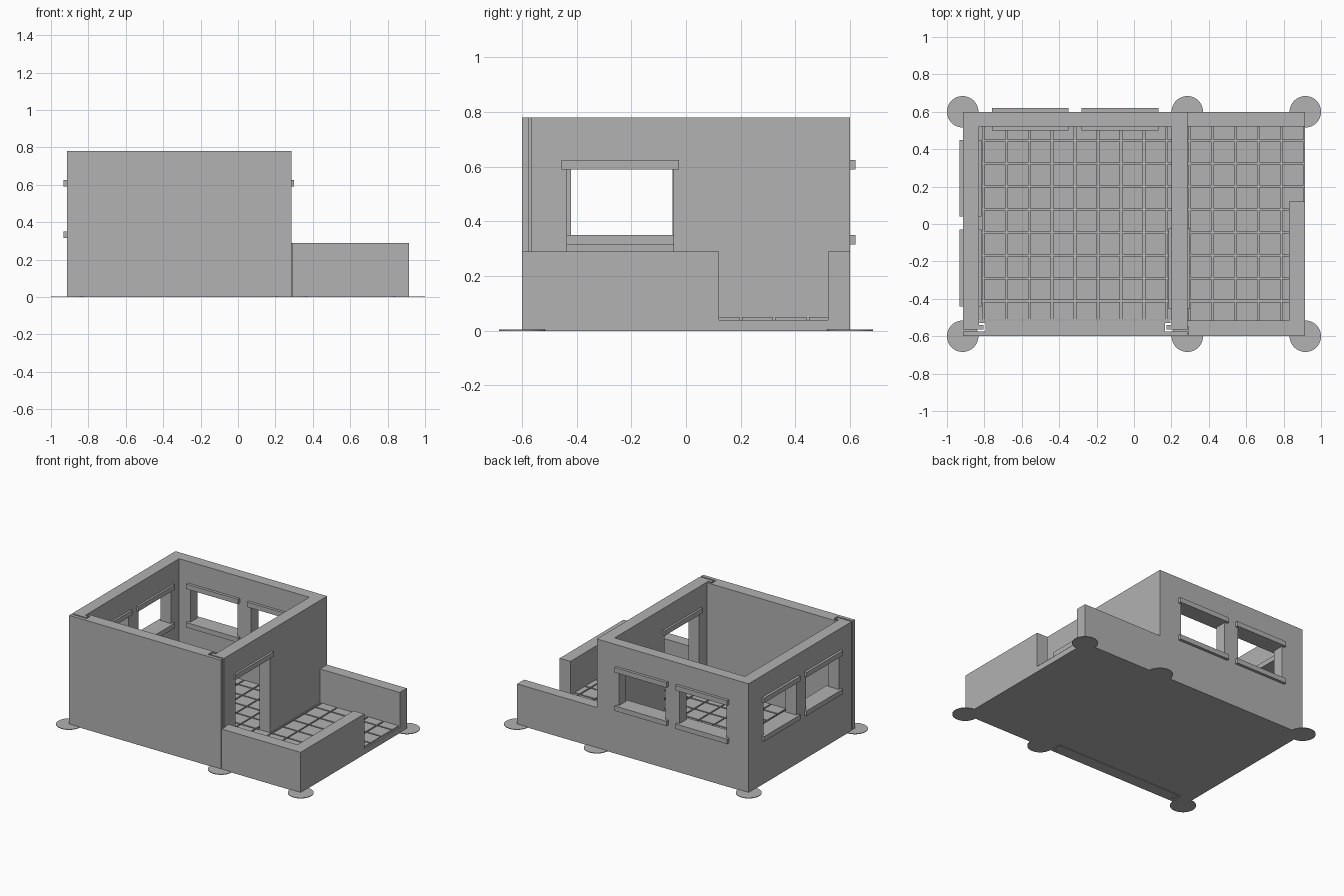
import bpy
import bmesh
import math

if "Cube" in bpy.data.objects:
    bpy.data.objects.remove(bpy.data.objects["Cube"], do_unlink=True)

GREY = (0.445, 0.445, 0.445, 1)
grey = bpy.data.materials.new("plain grey")
grey.use_nodes = True
grey.diffuse_color = GREY
grey.node_tree.nodes["Principled BSDF"].inputs["Base Color"].default_value = GREY


def prism(bm, outline, z0, z1):
    """Extrude a flat outline from z0 to z1."""
    face = bm.faces.new([bm.verts.new((x, y, z0)) for x, y in outline])
    top = bmesh.ops.extrude_face_region(bm, geom=[face])["geom"]
    for v in top:
        if isinstance(v, bmesh.types.BMVert):
            v.co.z = z1


def rect(x0, x1, y0, y1):
    return [(x0, y0), (x1, y0), (x1, y1), (x0, y1)]


def build(name, parts):
    """One object made of (outline, bottom, top) prisms."""
    bm = bmesh.new()
    for outline, z0, z1 in parts:
        prism(bm, outline, z0, z1)
    bmesh.ops.recalc_face_normals(bm, faces=bm.faces)
    mesh = bpy.data.meshes.new(name)
    bm.to_mesh(mesh)
    bm.free()
    mesh.materials.append(grey)
    obj = bpy.data.objects.new(name, mesh)
    bpy.context.collection.objects.link(obj)
    return obj


CX = -0.315                 # centre line of the room
HOUSE_H, LOW_H, FLOOR_H = 0.78, 0.29, 0.05
GROOVE = 0.01


def symmetric(half):
    """Mirror half an outline across the room's centre line."""
    return [(CX + u, y) for u, y in half] + [(CX - u, y) for u, y in reversed(half)]


# Room walls, open at the front, with rails that hold the front panel
walls = build("room_walls", [(symmetric([
    (0.6, 0.6), (0.6, -0.565), (0.49, -0.565), (0.49, -0.54),
    (0.515, -0.54), (0.515, 0.52)]), 0, HOUSE_H)])

# Sliding front panel with hooked ends
build("front_panel", [(symmetric([
    (0.6, -0.6), (0.6, -0.575), (0.48, -0.575), (0.48, -0.53),
    (0.51, -0.53), (0.51, -0.515)]), 0, HOUSE_H)])

# Openings, with the lintels and sills that pass through the walls
LINTEL, SILL = (0.59, 0.625), (0.315, 0.35)
holes, lintels, sills = [], [], []


def opening(x0, x1, y0, y1, along_x, is_door=False):
    """Footprint of a lintel; the hole is slightly narrower."""
    inset = 0.02
    if along_x:
        hole = rect(x0 + inset, x1 - inset, y0 - 0.05, y1 + 0.05)
    else:
        hole = rect(x0 - 0.05, x1 + 0.05, y0 + inset, y1 - inset)
    holes.append((hole, FLOOR_H if is_door else SILL[0] + 0.01, LINTEL[0] + 0.01))
    lintels.append((rect(x0, x1, y0, y1), *LINTEL))
    if not is_door:
        sills.append((rect(x0, x1, y0, y1), *SILL))


for x in (-0.76, -0.28):
    opening(x, x + 0.41, 0.50, 0.62, True)
for y in (-0.44, 0.04):
    opening(-0.933, -0.815, y, y + 0.41, False)
opening(0.185, 0.30, -0.455, -0.025, False, is_door=True)

cutter = build("opening_cutter", holes)
cutter.hide_render = True
cut = walls.modifiers.new("openings", "BOOLEAN")
cut.operation = "DIFFERENCE"
cut.solver = "EXACT"
cut.object = cutter
bpy.context.view_layer.objects.active = walls
bpy.ops.object.modifier_apply(modifier=cut.name)
bpy.data.objects.remove(cutter, do_unlink=True)

build("lintels", lintels)
build("window_sills", sills)

# Porch walls
build("porch_front_wall", [([
    (0.291, -0.6), (0.915, -0.6), (0.915, 0.12), (0.83, 0.12),
    (0.83, -0.515), (0.285, -0.515), (0.285, -0.55), (0.291, -0.55)], 0, LOW_H)])
build("porch_back_wall", [(rect(0.285, 0.915, 0.52, 0.6), 0, LOW_H)])


# Tiled floors: a slab with raised tiles separated by grooves
def spans(start, end, anchor, pitch=0.1225):
    """Tile intervals between grooves, clipped to the room."""
    k = math.floor((start - anchor) / pitch)
    result = []
    while anchor + k * pitch < end:
        a = max(start, anchor + k * pitch + GROOVE / 2)
        b = min(end, anchor + (k + 1) * pitch - GROOVE / 2)
        if b - a > 0.002:
            result.append((a, b))
        k += 1
    return result


def tiled_floor(name, x0, x1, y0, y1):
    base = FLOOR_H - GROOVE
    build(name + "_slab", [(rect(x0, x1, y0, y1), 0, base)])
    build(name + "_tiles", [(rect(*sx, *sy), base, FLOOR_H)
                            for sx in spans(x0, x1, CX) for sy in spans(y0, y1, 0.2)])


tiled_floor("room_floor", CX - 0.515, CX + 0.515, -0.51, 0.52)
tiled_floor("porch_floor", 0.285, 0.915, -0.515, 0.52)

# Thin round pads under the corners
R, N = 0.084, 48
ring = [(R * math.cos(math.tau * i / N), R * math.sin(math.tau * i / N)) for i in range(N)]
build("corner_pads", [([(px + x, py + y) for x, y in ring], 0, 0.004)
                      for px in (-0.916, 0.285, 0.916) for py in (-0.6, 0.6)])
